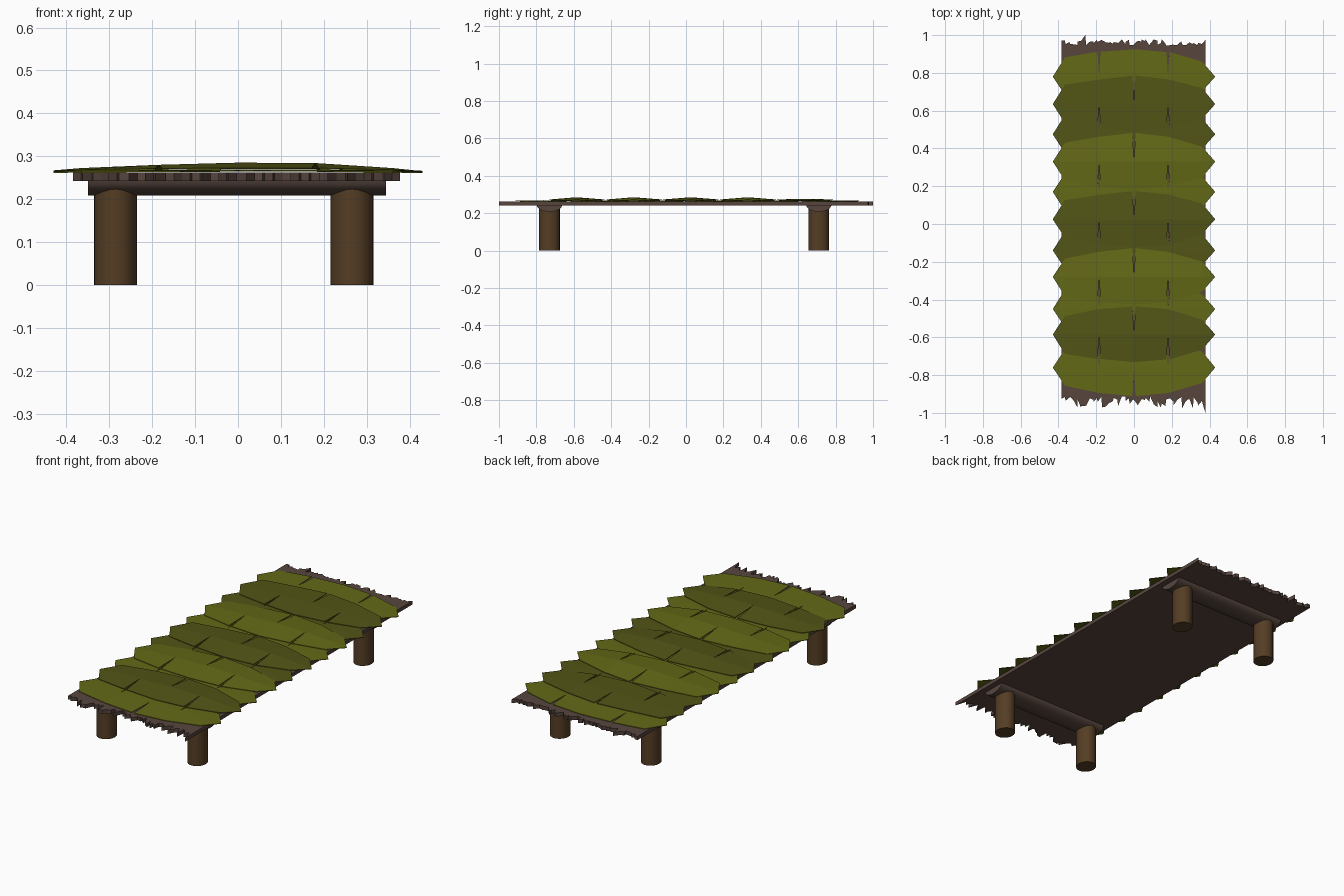
import bpy, bmesh, math, random

if "Cube" in bpy.data.objects:
    bpy.data.objects.remove(bpy.data.objects["Cube"])
random.seed(4)


def material(name, rgb):
    m = bpy.data.materials.new(name)
    m.diffuse_color = (*rgb, 1)
    m.use_nodes = True
    m.node_tree.nodes["Principled BSDF"].inputs["Base Color"].default_value = m.diffuse_color
    return m


LIGHT = material("light_leaf", (0.125, 0.14, 0.008))
DARK = material("dark_leaf", (0.085, 0.09, 0.008))
WOOD = material("plank_wood", (0.095, 0.06, 0.048))
LOG = material("log_wood", (0.09, 0.047, 0.018))


def finish(name, bm, mat):
    me = bpy.data.meshes.new(name)
    bmesh.ops.recalc_face_normals(bm, faces=bm.faces)
    bm.to_mesh(me)
    bm.free()
    ob = bpy.data.objects.new(name, me)
    bpy.context.collection.objects.link(ob)
    me.materials.append(mat)
    return ob


def prism(name, pts, vec, mat):
    """Extrude a closed outline along a vector."""
    bm = bmesh.new()
    f = bm.faces.new([bm.verts.new(p) for p in pts])
    r = bmesh.ops.extrude_face_region(bm, geom=[f])
    bmesh.ops.translate(bm, vec=vec, verts=[v for v in r["geom"] if isinstance(v, bmesh.types.BMVert)])
    return finish(name, bm, mat)


def smooth(ob):
    bpy.ops.object.select_all(action='DESELECT')
    ob.select_set(True)
    bpy.context.view_layer.objects.active = ob
    bpy.ops.object.shade_smooth_by_angle(angle=math.radians(40))


# Legs and half-log cross beams
for side, y in (("front", -0.73), ("back", 0.71)):
    for hand, x in (("left", -0.286), ("right", 0.266)):
        bpy.ops.mesh.primitive_cylinder_add(vertices=24, radius=0.05, depth=0.225, location=(x, y, 0.1125))
        leg = bpy.context.object
        leg.name = f"{side}_{hand}_leg"
        leg.scale.y = 1.1
        leg.data.materials.append(LOG)
        smooth(leg)
    arc = [(-0.35, y + 0.068 * math.cos(a), 0.244 - 0.036 * math.sin(a))
           for a in (math.pi * i / 12 for i in range(13))]
    smooth(prism(f"{side}_beam", arc, (0.695, 0, 0), WOOD))

# Deck planks with splintered ends
N, X0, X1 = 9, -0.385, 0.378
W = (X1 - X0) / N
for i in range(N):
    a = X0 + i * W
    fr = [0, 0.22, 0.27, 0.5, 0.55, 0.78, 1]
    front = [(a + W * t, -random.uniform(0.91, 0.975), 0.242) for t in fr]
    back = [(a + W * t, random.uniform(0.945, 0.978), 0.242) for t in fr]
    if i == N - 1:
        front[-1] = (X1, -1.0, 0.242)
    if i == 1:
        back[3] = (back[3][0], 1.0, 0.242)
    prism(f"plank_{i + 1}", front + back[::-1], (0, 0, 0.02), WOOD)

# Leaves: columns of (x, half width, arch 0..1); slits split the rim of some columns
COLS = [(-0.43, 0, 0), (-0.365, 0.1, 0.3), (-0.185, 0.132, 0.72), (0, 0.149, 1),
        (0.18, 0.132, 0.95), (0.36, 0.082, 0.3), (0.43, 0, -0.1)]


def leaf(name, cy, flip, z_tip, z_rim, z_ridge, mat):
    bm = bmesh.new()
    mid = []
    for x, w, t in COLS:
        mid.append(bm.verts.new((x, cy, z_tip + (z_ridge - z_tip) * t)))
    for s in (1, -1):
        slits = (3,) if s * flip > 0 else (2, 4)
        rims = []
        for i, (x, w, t) in enumerate(COLS):
            if w == 0:
                rims.append((mid[i], mid[i]))
                continue
            g = 0.008 if i in slits else 0
            z = z_tip + (z_rim - z_tip) * t
            y = cy + s * (w + random.uniform(-0.004, 0.004))
            l = bm.verts.new((x - g, y, z))
            rims.append((l, bm.verts.new((x + g, y, z)) if g else l))
        for i in range(len(COLS) - 1):
            ring = []
            for v in (mid[i], mid[i + 1], rims[i + 1][0], rims[i][1]):
                if v not in ring:
                    ring.append(v)
            f = bm.faces.new(ring if s > 0 else ring[::-1])
    ob = finish(name, bm, mat)
    if ob.data.polygons[0].normal.z < 0:
        ob.data.flip_normals()
    mod = ob.modifiers.new("thickness", 'SOLIDIFY')
    mod.thickness = 0.003
    mod.offset = -1


for i, y in enumerate((0.78, 0.475, 0.17, -0.14, -0.45, -0.76)):
    leaf(f"lower_leaf_{i + 1}", y, -1, 0.266 if i % 2 else 0.264, 0.267, 0.269,
         LIGHT if i in (0, 2, 4, 5) else DARK)
for i, y in enumerate((0.635, 0.33, 0.025, -0.28, -0.585)):
    leaf(f"upper_leaf_{i + 1}", y, 1, 0.267, 0.273, 0.277 if i == 0 else 0.285,
         LIGHT if i % 2 else DARK)
